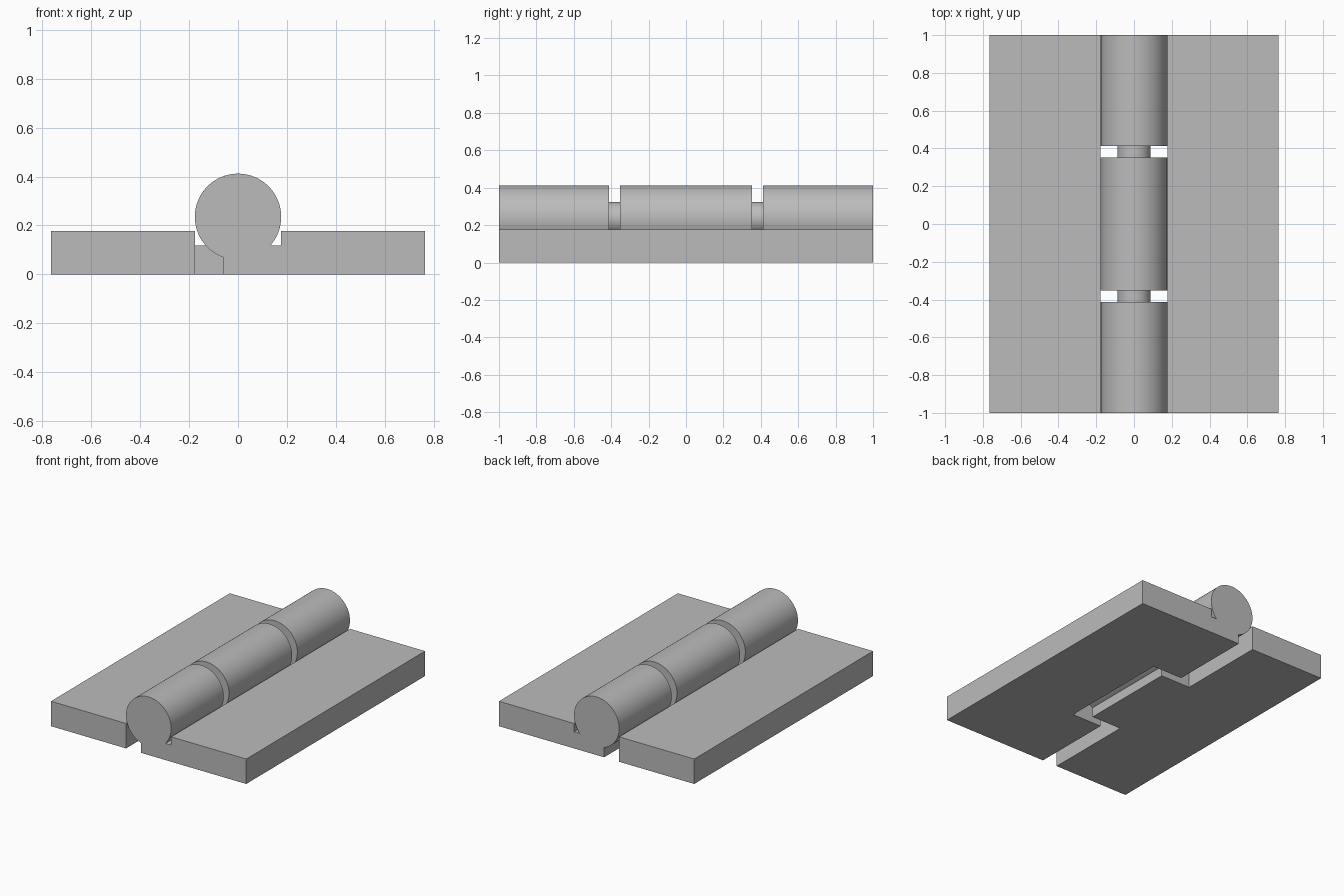
import bpy, bmesh
from math import sin, cos, pi, asin, radians

U = 1 / 17                      # design unit: the hinge is 34 units long
R, AXIS = 3, 4                  # barrel radius and height of its axis
PLATE, ARM, EDGE = 3, 2, 13     # plate thickness, arm thickness, outer edge
STEPS = 72

cube = bpy.data.objects.get("Cube")
if cube:
    bpy.data.objects.remove(cube, do_unlink=True)

steel = bpy.data.materials.new("steel grey")
steel.use_nodes = True
GREY = (0.5, 0.5, 0.5, 1)
steel.diffuse_color = GREY
steel.node_tree.nodes["Principled BSDF"].inputs["Base Color"].default_value = GREY


def extrude_profile(name, points, y0, y1, side=1):
    """Closed x-z outline swept along y; side=-1 mirrors it across x."""
    bm = bmesh.new()
    face = bm.faces.new([bm.verts.new((side * x * U, y0 * U, z * U)) for x, z in points])
    swept = bmesh.ops.extrude_face_region(bm, geom=[face])["geom"]
    verts = [v for v in swept if isinstance(v, bmesh.types.BMVert)]
    bmesh.ops.translate(bm, verts=verts, vec=(0, (y1 - y0) * U, 0))
    bmesh.ops.recalc_face_normals(bm, faces=bm.faces)
    mesh = bpy.data.meshes.new(name)
    bm.to_mesh(mesh)
    bm.free()
    mesh.materials.append(steel)
    obj = bpy.data.objects.new(name, mesh)
    bpy.context.collection.objects.link(obj)
    return obj


def arc(radius, start, end, steps):
    return [(radius * cos(start + (end - start) * i / steps),
             AXIS + radius * sin(start + (end - start) * i / steps))
            for i in range(steps + 1)]


def activate(obj):
    bpy.ops.object.select_all(action='DESELECT')
    obj.select_set(True)
    bpy.context.view_layer.objects.active = obj


def smooth(obj):
    activate(obj)
    bpy.ops.object.shade_smooth_by_angle(angle=radians(30))


# Knuckle outline: arm under the barrel, notch beside the plate, round top
start = asin((ARM - AXIS) / R)
end = pi + pi / 2 - asin(1 / R)
knuckle = [(R + 1, 0), (R + 1, ARM), (R, ARM)] + arc(R, start, end, STEPS) + [(-1, 0)]
plate = [(R, 0), (EDGE, 0), (EDGE, PLATE), (R, PLATE)]


def leaf(name, side, spans):
    """Flat plate with knuckles joined on at the given y spans."""
    body = extrude_profile(name, plate, -17, 17, side)
    for y0, y1 in spans:
        part = extrude_profile("knuckle", knuckle, y0, y1, side)
        activate(body)
        mod = body.modifiers.new("join", 'BOOLEAN')
        mod.operation, mod.solver, mod.object = 'UNION', 'EXACT', part
        bpy.ops.object.modifier_apply(modifier=mod.name)
        bpy.data.objects.remove(part, do_unlink=True)
    smooth(body)


# Two interlocking leaves and the pin through them
leaf("left_leaf", 1, [(-17, -7), (7, 17)])
leaf("right_leaf", -1, [(-6, 6)])
smooth(extrude_profile("hinge_pin", arc(R / 2, 0, 2 * pi, STEPS)[:-1], -8, 8))
